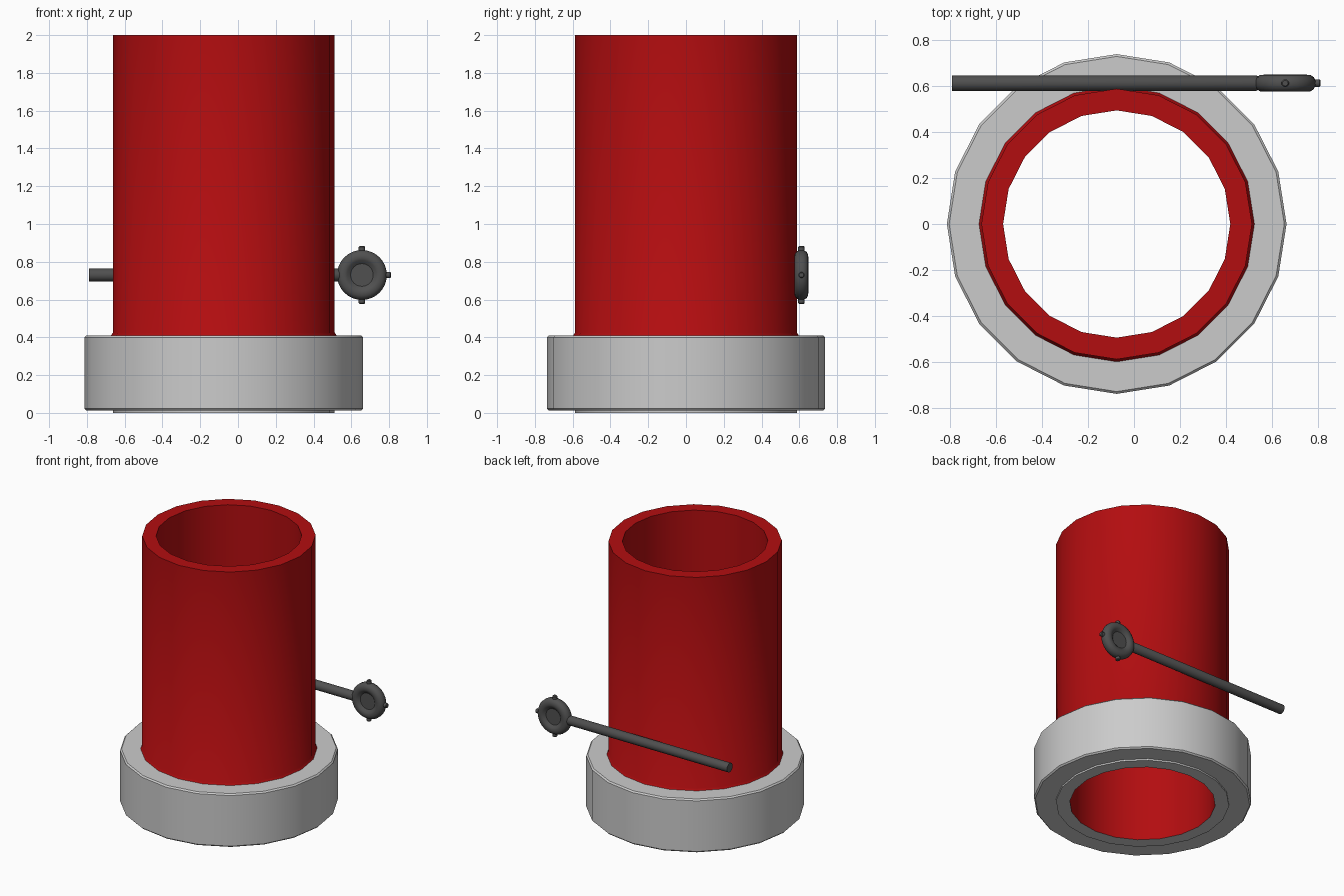
import bpy, bmesh, math
from mathutils import Matrix, Vector

if "Cube" in bpy.data.objects:
    bpy.data.objects.remove(bpy.data.objects["Cube"])

CX = -0.075           # tube axis
WHEEL = Vector((0.656, 0.611, 0.73))


def lathe(name, profile, sides, matrix, closed=False, mat=None):
    """Spin a (radius, height) profile around local z."""
    bm = bmesh.new()
    rings = []
    for r, z in profile:
        if r == 0:
            rings.append([bm.verts.new((0, 0, z))] * sides)
        else:
            rings.append([bm.verts.new((r * math.cos(2 * math.pi * i / sides),
                                        r * math.sin(2 * math.pi * i / sides), z))
                          for i in range(sides)])
    pairs = list(zip(rings, rings[1:]))
    if closed:
        pairs.append((rings[-1], rings[0]))
    for a, b in pairs:
        for i in range(sides):
            j = (i + 1) % sides
            quad = list(dict.fromkeys((a[i], a[j], b[j], b[i])))
            bm.faces.new(quad)
    bmesh.ops.recalc_face_normals(bm, faces=bm.faces)
    me = bpy.data.meshes.new(name)
    bm.to_mesh(me)
    bm.free()
    ob = bpy.data.objects.new(name, me)
    bpy.context.collection.objects.link(ob)
    ob.matrix_world = matrix
    if mat:
        me.materials.append(mat)
    bpy.ops.object.select_all(action='DESELECT')
    ob.select_set(True)
    bpy.context.view_layer.objects.active = ob
    bpy.ops.object.shade_smooth_by_angle(angle=math.radians(35))
    return ob


def material(name, color):
    m = bpy.data.materials.new(name)
    m.diffuse_color = color
    m.use_nodes = True
    m.node_tree.nodes["Principled BSDF"].inputs["Base Color"].default_value = m.diffuse_color
    return m


red = material("red_paint", (0.45, 0.004, 0.005, 1))
dark = material("dark_metal", (0.08, 0.08, 0.08, 1))
axis = Matrix.Translation((CX, 0, 0))

# Red tube, with a small flare where it meets the collar
lathe("tube", [(0.493, 0), (0.493, 2), (0.587, 2), (0.587, 0.425), (0.599, 0.408)],
      20, axis, mat=red)

# Grey collar, including the underside rim of the tube
lathe("collar", [(0.493, 0), (0.587, 0), (0.587, 0.012), (0.727, 0.012), (0.737, 0.022),
                 (0.737, 0.4), (0.727, 0.41), (0.587, 0.41)], 20, axis)

# Rod passing behind the tube
lathe("rod", [(0, -0.79), (0.034, -0.79), (0.034, 0.53), (0.024, 0.55), (0, 0.55)], 16,
      Matrix.Translation((0, WHEEL.y, WHEEL.z)) @ Matrix.Rotation(math.pi / 2, 4, 'Y'),
      mat=dark)

# Hand wheel: rounded rim with a dished centre on both faces
half = [(0, 0.018), (0.06, 0.018), (0.078, 0.032), (0.09, 0.037), (0.11, 0.035),
        (0.124, 0.026), (0.132, 0.01)]
lathe("hand_wheel", half + [(r, -z) for r, z in reversed(half)], 32,
      Matrix.Translation(WHEEL) @ Matrix.Rotation(math.pi / 2, 4, 'X'), mat=dark)

# Four small knobs around the rim
for k in range(4):
    lathe(f"wheel_knob_{k + 1}", [(0, 0.11), (0.017, 0.11), (0.017, 0.148), (0.012, 0.153),
                                  (0, 0.153)], 12,
          Matrix.Translation(WHEEL) @ Matrix.Rotation(k * math.pi / 2, 4, 'Y'), mat=dark)
